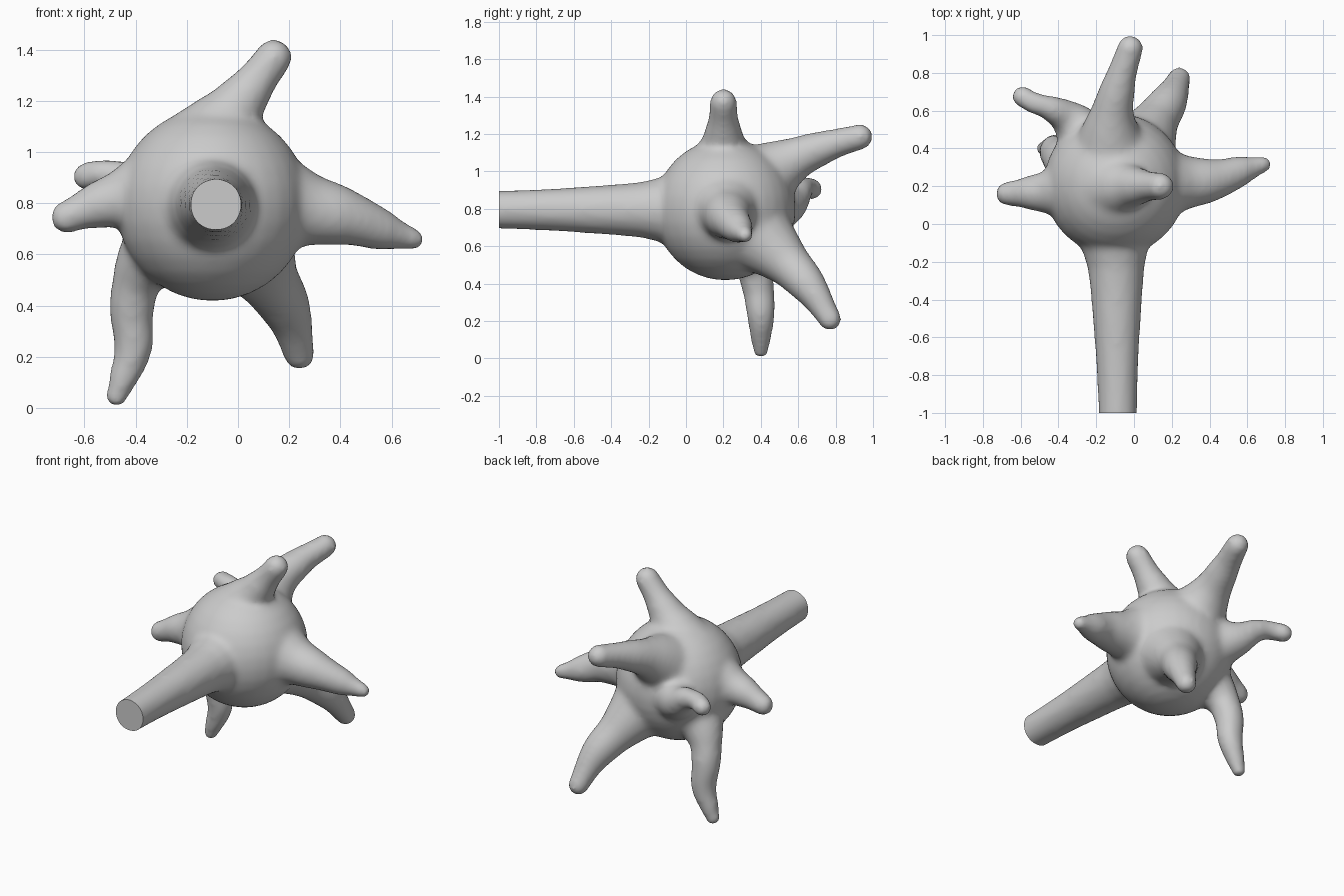
import bpy
import bmesh
from mathutils import Matrix, Vector

cube = bpy.data.objects.get("Cube")
if cube:
    bpy.data.objects.remove(cube, do_unlink=True)

grey = bpy.data.materials.new("soft grey")
grey.use_nodes = True
colour = (0.6, 0.6, 0.6, 1)
grey.diffuse_color = colour
grey.node_tree.nodes["Principled BSDF"].inputs["Base Color"].default_value = colour

SWELL = 0.008  # makes up for what the smoothing takes away
bm = bmesh.new()


def ball(centre, radius):
    bmesh.ops.create_uvsphere(bm, u_segments=32, v_segments=16, radius=radius,
                              matrix=Matrix.Translation(centre))


def evaluated_mesh(obj):
    bpy.context.view_layer.update()
    graph = bpy.context.evaluated_depsgraph_get()
    return bpy.data.meshes.new_from_object(obj.evaluated_get(graph))


def limb(points):
    """Tapered round tube through (x, y, z, radius) points with a rounded tip."""
    curve = bpy.data.curves.new("limb_path", "CURVE")
    curve.dimensions = "3D"
    curve.bevel_depth = 1
    curve.bevel_resolution = 6
    curve.use_fill_caps = True
    spline = curve.splines.new("BEZIER")
    spline.bezier_points.add(len(points) - 1)
    spline.radius_interpolation = "CARDINAL"
    for knot, (x, y, z, r) in zip(spline.bezier_points, points):
        knot.co = (x, y, z)
        knot.radius = r + SWELL
        knot.handle_left_type = knot.handle_right_type = "AUTO"
    path = bpy.data.objects.new("limb_path", curve)
    bpy.context.collection.objects.link(path)
    mesh = evaluated_mesh(path)
    bm.from_mesh(mesh)
    bpy.data.objects.remove(path, do_unlink=True)
    bpy.data.meshes.remove(mesh)
    ball(points[-1][:3], points[-1][3] + SWELL)


# Round body
ball((-0.1, 0.21, 0.795), 0.378)

# Long front stalk, overshooting its flat end
limb([(-0.1, 0.1, 0.795, 0.3), (-0.1, -0.1, 0.795, 0.19), (-0.095, -0.22, 0.795, 0.145),
      (-0.09, -0.6, 0.795, 0.113), (-0.085, -1.1, 0.795, 0.092)])
# Upper branch
limb([(-0.17, 0.2, 0.94, 0.22), (-0.04, 0.2, 1.13, 0.13), (0.05, 0.2, 1.25, 0.082),
      (0.14, 0.2, 1.37, 0.065)])
# Upper back branch
limb([(-0.12, 0.35, 0.92, 0.22), (-0.12, 0.55, 1.05, 0.125), (-0.08, 0.74, 1.13, 0.082),
      (-0.02, 0.93, 1.185, 0.062)])
# Lower back branch
limb([(0.0, 0.33, 0.7, 0.22), (0.1, 0.52, 0.53, 0.13), (0.19, 0.66, 0.38, 0.09),
      (0.24, 0.77, 0.21, 0.055)])
# Left branch
limb([(0.05, 0.22, 0.82, 0.24), (0.25, 0.22, 0.78, 0.15), (0.42, 0.235, 0.745, 0.105),
      (0.58, 0.285, 0.69, 0.07), (0.685, 0.315, 0.66, 0.037)])
# Right branch
limb([(-0.25, 0.2, 0.87, 0.2), (-0.44, 0.17, 0.82, 0.12), (-0.57, 0.165, 0.785, 0.08),
      (-0.67, 0.16, 0.745, 0.057)])
# Hooked back right branch
limb([(-0.22, 0.4, 0.8, 0.17), (-0.34, 0.55, 0.83, 0.1), (-0.45, 0.615, 0.9, 0.06),
      (-0.54, 0.645, 0.915, 0.05), (-0.59, 0.675, 0.905, 0.05)])
# Bottom right branch
limb([(-0.25, 0.28, 0.68, 0.18), (-0.385, 0.35, 0.52, 0.1), (-0.415, 0.385, 0.38, 0.08),
      (-0.41, 0.4, 0.23, 0.068), (-0.45, 0.4, 0.11, 0.05), (-0.475, 0.4, 0.045, 0.037)])

# Blend everything into one skin
bmesh.ops.remove_doubles(bm, verts=bm.verts, dist=0.00001)
mesh = bpy.data.meshes.new("branching_body")
bm.to_mesh(mesh)
bm.free()
body = bpy.data.objects.new("branching_body", mesh)
bpy.context.collection.objects.link(body)
remesh = body.modifiers.new("blend", "REMESH")
remesh.mode = "VOXEL"
remesh.voxel_size = 0.016
smooth = body.modifiers.new("soften", "SMOOTH")
smooth.factor = 0.5
smooth.iterations = 18
skin = evaluated_mesh(body)
body.modifiers.clear()

# Cut the stalk flat and cap it
bm = bmesh.new()
bm.from_mesh(skin)
bmesh.ops.bisect_plane(bm, geom=bm.verts[:] + bm.edges[:] + bm.faces[:],
                       plane_co=Vector((0, -1, 0)), plane_no=Vector((0, 1, 0)),
                       clear_inner=True)
for face in bm.faces:
    face.smooth = True
rim = [e for e in bm.edges if e.is_boundary]
cap = bmesh.ops.edgeloop_fill(bm, edges=rim)["faces"]
for edge in rim:
    edge.smooth = False
for face in cap:
    face.smooth = False
bmesh.ops.recalc_face_normals(bm, faces=bm.faces)
bm.to_mesh(skin)
bm.free()
body.data = skin
skin.materials.clear()
skin.materials.append(grey)
bpy.data.meshes.remove(mesh)
